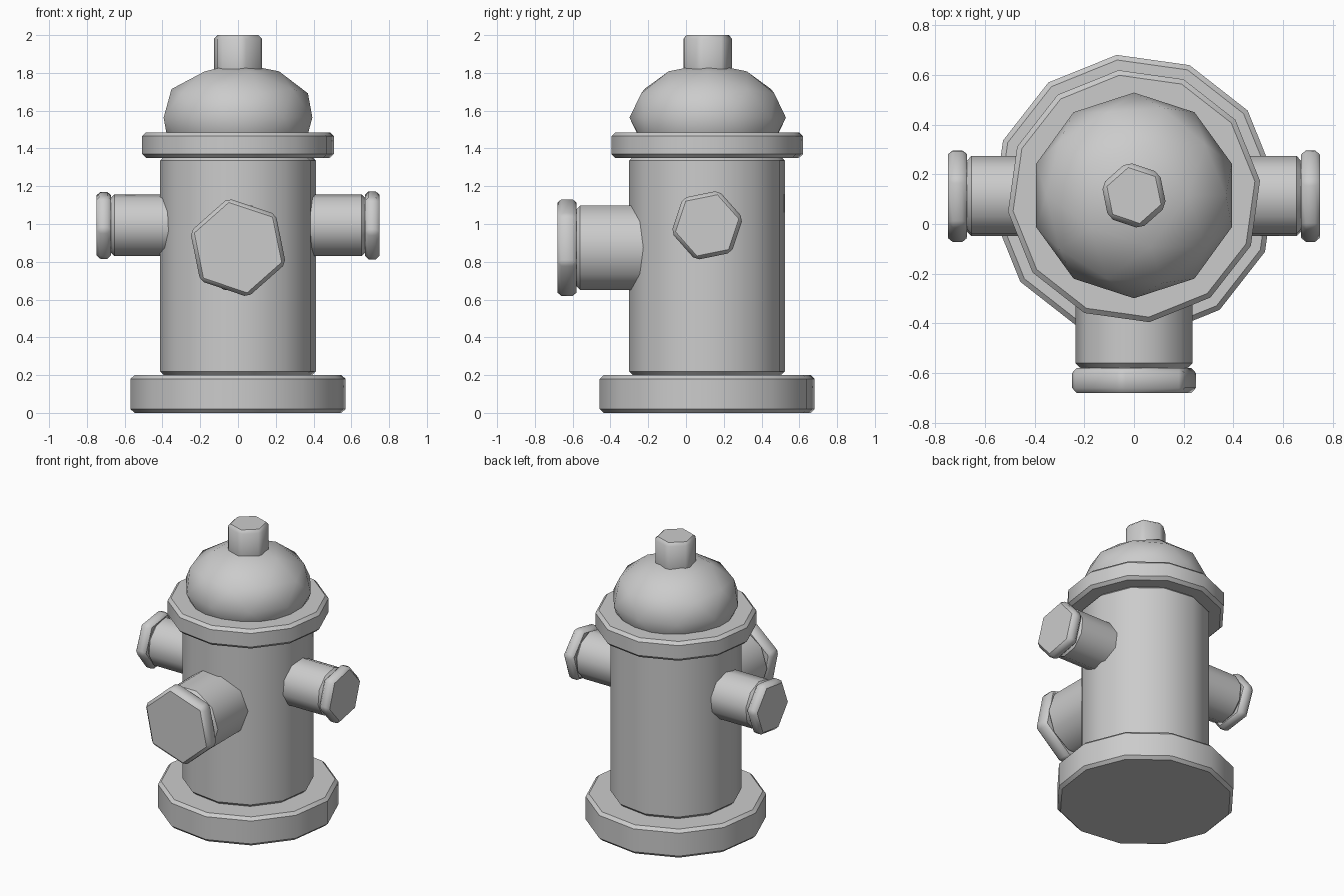
import bpy, math
from mathutils import Matrix, Vector

if "Cube" in bpy.data.objects:
    bpy.data.objects.remove(bpy.data.objects["Cube"])

grey = bpy.data.materials.new("plain grey")
grey.diffuse_color = (0.6, 0.6, 0.6, 1)
grey.use_nodes = True
grey.node_tree.nodes["Principled BSDF"].inputs["Base Color"].default_value = grey.diffuse_color
CY = 0.112  # y of the hydrant's main axis


def finish(ob, name, angle=40):
    ob.name = name
    ob.data.materials.append(grey)
    bpy.ops.object.shade_smooth_by_angle(angle=math.radians(angle))


def prism(name, sides, radius, start, end, first, bevel=0.02):
    """Bevelled prism from start to end; first = angle of a corner in the
    cross-section (xy for upright, xz for front, yz for sideways parts)."""
    start, end = Vector(start), Vector(end)
    d = end - start
    if abs(d.z) > 0.01:
        u, v = Vector((1, 0, 0)), Vector((0, 1, 0))
    elif abs(d.y) > 0.01:
        u, v = Vector((1, 0, 0)), Vector((0, 0, 1))
    else:
        u, v = Vector((0, 1, 0)), Vector((0, 0, 1))
    ring = [math.radians(first) + 2 * math.pi * i / sides for i in range(sides)]
    verts = [p + radius * (math.cos(a) * u + math.sin(a) * v)
             for p in (start, end) for a in ring]
    n = sides
    faces = [list(range(n))[::-1], list(range(n, 2 * n))]
    faces += [[i, (i + 1) % n, n + (i + 1) % n, n + i] for i in range(n)]
    if u.cross(v).dot(d) < 0:
        faces = [f[::-1] for f in faces]
    me = bpy.data.meshes.new(name)
    me.from_pydata(verts, [], faces)
    ob = bpy.data.objects.new(name, me)
    bpy.context.collection.objects.link(ob)
    bpy.ops.object.select_all(action='DESELECT')
    ob.select_set(True)
    bpy.context.view_layer.objects.active = ob
    b = ob.modifiers.new("bevel", 'BEVEL')
    b.width, b.segments = bevel, 1
    b.limit_method, b.angle_limit = 'ANGLE', math.radians(45)
    bpy.ops.object.modifier_apply(modifier="bevel")
    finish(ob, name)
    return ob


# Upright parts
prism("base", 12, 0.573, (0, CY, 0), (0, CY, 0.2), 7)
prism("barrel", 12, 0.416, (0, CY, 0.2), (0, CY, 1.355), 7)
prism("top_flange", 12, 0.511, (0, CY, 1.35), (0, CY, 1.485), 7)
prism("top_nut", 6, 0.138, (0, CY + 0.003, 1.7), (0, CY + 0.003, 2.0), 101.5)

# Dome
bpy.ops.mesh.primitive_ico_sphere_add(subdivisions=2, radius=1)
dome = bpy.context.object
dome.data.transform(Matrix.Translation((0, CY + 0.003, 1.563))
                    @ Matrix.Diagonal((0.414, 0.414, 0.288, 1)))
finish(dome, "dome", 60)

# Front outlet
prism("front_nozzle", 10, 0.236, (0, -0.1, 0.874), (0, -0.58, 0.874), 0)
prism("front_cap", 6, 0.267, (0, -0.58, 0.875), (0, -0.68, 0.875), 41.5)

# Side outlets
for side, s, turn in (("left", -1, 8), ("right", 1, 11.5)):
    prism(side + "_nozzle", 10, 0.1645, (0.2 * s, CY, 0.994), (0.675 * s, CY, 0.994), 11.5)
    prism(side + "_cap", 6, 0.194, (0.672 * s, CY, 0.993), (0.749 * s, CY, 0.993), turn)
